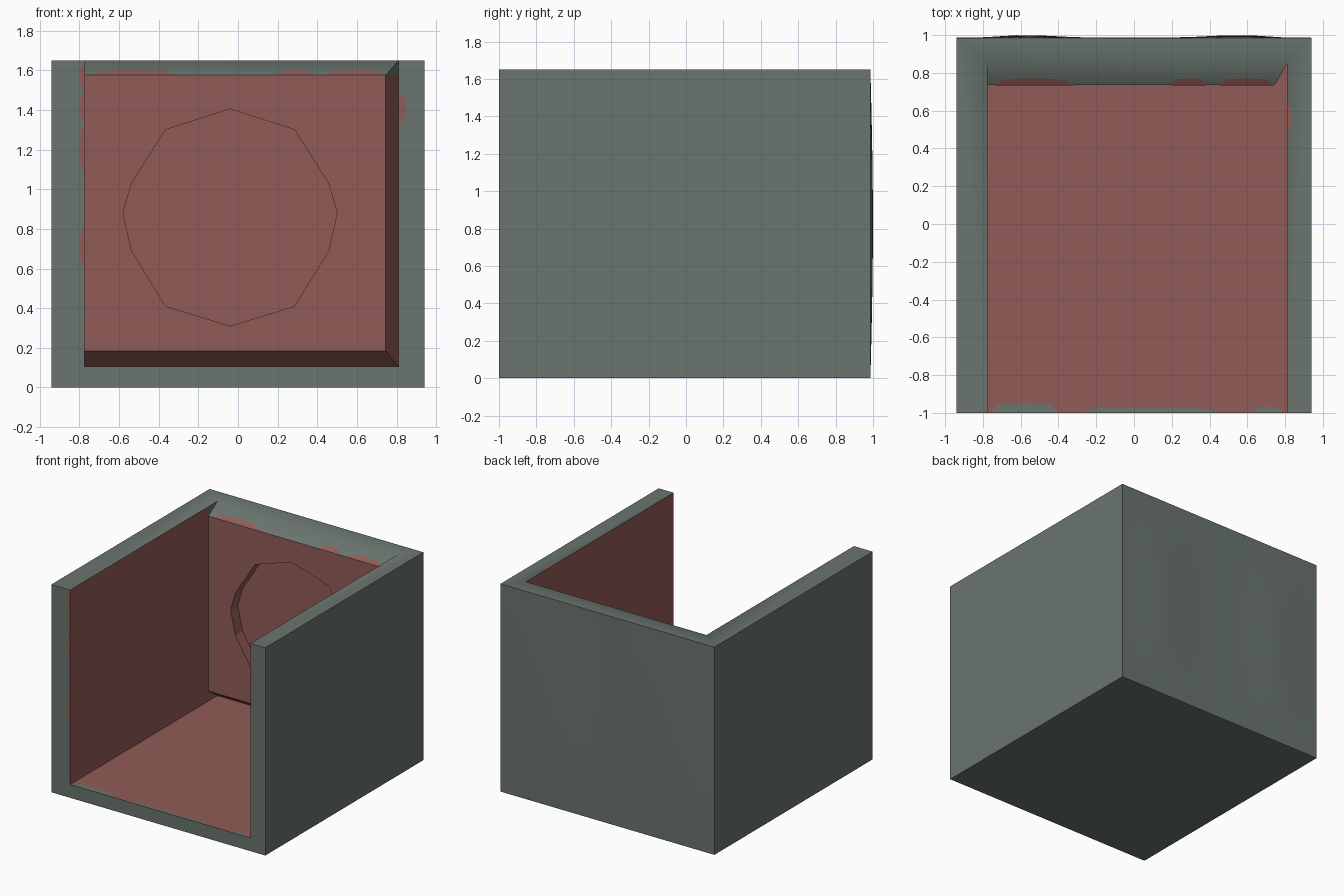
import bpy, bmesh, math
from mathutils import Vector

if "Cube" in bpy.data.objects:
    bpy.data.objects.remove(bpy.data.objects["Cube"])


def material(name, rgb):
    m = bpy.data.materials.new(name)
    m.diffuse_color = (*rgb, 1)
    m.use_nodes = True
    m.node_tree.nodes["Principled BSDF"].inputs["Base Color"].default_value = m.diffuse_color
    return m


GREY, RED = 0, 1
MATS = [material("grey_green_stone", (0.144, 0.178, 0.156)),
        material("dull_red", (0.285, 0.105, 0.093))]


def face(bm, pts, normal, mat):
    """Add one flat face turned towards the given direction."""
    f = bm.faces.new([bm.verts.new(p) for p in pts])
    f.normal_update()
    if f.normal.dot(Vector(normal)) < 0:
        f.normal_flip()
    f.material_index = mat


def finish(bm, name, angle):
    bmesh.ops.remove_doubles(bm, verts=bm.verts, dist=0.0002)
    me = bpy.data.meshes.new(name)
    bm.to_mesh(me)
    bm.free()
    for m in MATS:
        me.materials.append(m)
    ob = bpy.data.objects.new(name, me)
    bpy.context.collection.objects.link(ob)
    if angle:
        bpy.ops.object.select_all(action='DESELECT')
        ob.select_set(True)
        bpy.context.view_layer.objects.active = ob
        bpy.ops.object.shade_smooth_by_angle(angle=math.radians(angle))
    return ob


X, H, YF, YB = 0.94, 1.65, -1.0, 0.986       # outer shell
L, R, FL = -0.775, 0.81, 0.105               # inner walls and floor
PY, PB = 0.735, 0.85                         # panel front and groove depth
PR, PZ0, PZ1 = 0.745, 0.185, 1.575           # panel edges

# Shell: outer sides, underside, U-shaped front and top rims, inner walls
bm = bmesh.new()
for s in (-1, 1):
    face(bm, [(s*X, YF, 0), (s*X, YB, 0), (s*X, YB, H), (s*X, YF, H)], (s, 0, 0), GREY)
face(bm, [(-X, YF, 0), (X, YF, 0), (X, YB, 0), (-X, YB, 0)], (0, 0, -1), GREY)
face(bm, [(x, YF, z) for x, z in [(-X, 0), (X, 0), (X, H), (R, H), (R, FL),
                                  (L, FL), (L, H), (-X, H)]], (0, -1, 0), GREY)
face(bm, [(x, y, H) for x, y in [(-X, YF), (L, YF), (L, PB), (R, PB), (R, YF),
                                 (X, YF), (X, YB), (-X, YB)]], (0, 0, 1), GREY)
face(bm, [(L, YF, FL), (R, YF, FL), (R, PB, FL), (L, PB, FL)], (0, 0, 1), RED)
face(bm, [(L, y, z) for y, z in [(YF, FL), (PB, FL), (PY, PZ0), (PY, H), (YF, H)]],
     (1, 0, 0), RED)
face(bm, [(L, PY, PZ1), (L, PB, H), (L, PY, H)], (1, 0, 0), GREY)
face(bm, [(R, YF, FL), (R, PB, FL), (R, PB, H), (R, YF, H)], (-1, 0, 0), RED)

# Sloping edges of the raised back panel
face(bm, [(L, PY, PZ1), (PR, PY, PZ1), (R, PB, H), (L, PB, H)], (0, -1, 1), GREY)
face(bm, [(L, PY, PZ0), (PR, PY, PZ0), (R, PB, FL), (L, PB, FL)], (0, -1, -1), RED)
face(bm, [(PR, PY, PZ0), (R, PB, FL), (R, PB, PZ1), (PR, PY, PZ1)], (1, -1, 0), RED)
face(bm, [(PR, PY, PZ1), (R, PB, PZ1), (R, PB, H)], (1, -1, 0), GREY)
finish(bm, "open_box_shell", 40)

# Back panel with a twelve-sided recess
CX = -0.04
half = [(-0.04, 1.405), (0.285, 1.30), (0.457, 1.03), (0.50, 0.88),
        (0.457, 0.69), (0.285, 0.41), (-0.04, 0.31)]
right = [(x, z) for x, z in half]
left = [(2*CX - x, z) for x, z in half]
left = [(x - 0.0, z) for x, z in left]
bm = bmesh.new()
for ring, edge in ((right, PR), (left, L)):
    outer = [(CX, PZ0), (edge, PZ0), (edge, PZ1), (CX, PZ1)]
    face(bm, [(x, PY, z) for x, z in outer + ring], (0, -1, 0), RED)
DEEP = PY + 0.09
loop = right + left[-2:0:-1]
for (x0, z0), (x1, z1) in zip(loop, loop[1:] + loop[:1]):
    inward = (CX - (x0 + x1)/2, 0, 0.86 - (z0 + z1)/2)
    face(bm, [(x0, PY, z0), (x1, PY, z1), (x1, DEEP, z1), (x0, DEEP, z0)], inward, RED)
face(bm, [(x, DEEP, z) for x, z in loop], (0, -1, 0), RED)
panel = finish(bm, "recessed_back_panel", 0)

# Rear face, very slightly bulging in two places
bm = bmesh.new()
N = 12


def rear(i, j):
    u, v = i/N, j/N
    x, z = -X + 2*X*u, H*v
    b = max(math.exp(-((x - c)/0.22)**2) for c in (-0.58, 0.55))
    return (x, YB + 0.014*b*math.sin(math.pi*v)*min(1, 6*u, 6*(1-u)), z)


for i in range(N):
    for j in range(N):
        face(bm, [rear(i, j), rear(i+1, j), rear(i+1, j+1), rear(i, j+1)], (0, 1, 0), GREY)
finish(bm, "rear_face", 40)

# Worn paint edges: thin tapered patches along the rims
bm = bmesh.new()


def patch(start, along, across, normal, mat):
    n = Vector(normal).normalized()*0.002
    s, a, c = Vector(start) + n, Vector(along), Vector(across)
    face(bm, [s, s + a, s + a*0.88 + c*0.8, s + a*0.5 + c, s + a*0.12 + c*0.8], normal, mat)


for z, length in ((0.62, 0.18), (1.09, 0.23), (1.35, 0.13), (1.5, 0.13)):
    patch((L, YF, z), (0, 0, length), (-0.028, 0, 0), (0, -1, 0), RED)
patch((R, YF, 1.33), (0, 0, 0.15), (0.035, 0, 0), (0, -1, 0), RED)
for x, length in ((-0.74, 0.42), (0.2, 0.18), (0.45, 0.29)):
    patch((x, PY, PZ1), (length, 0, 0), (0, 0.038, 0.025), (0, -0.075, 0.115), RED)
patch((R, 0.49, H), (0, 0.14, 0), (0.025, 0, 0), (0, 0, 1), RED)
for x, length, d in ((-0.76, 0.36, 0.055), (-0.3, 0.76, 0.03), (0.63, 0.16, 0.035)):
    patch((x, YF, FL), (length, 0, 0), (0, d, 0), (0, 0, 1), GREY)
finish(bm, "worn_paint_edges", 0)
